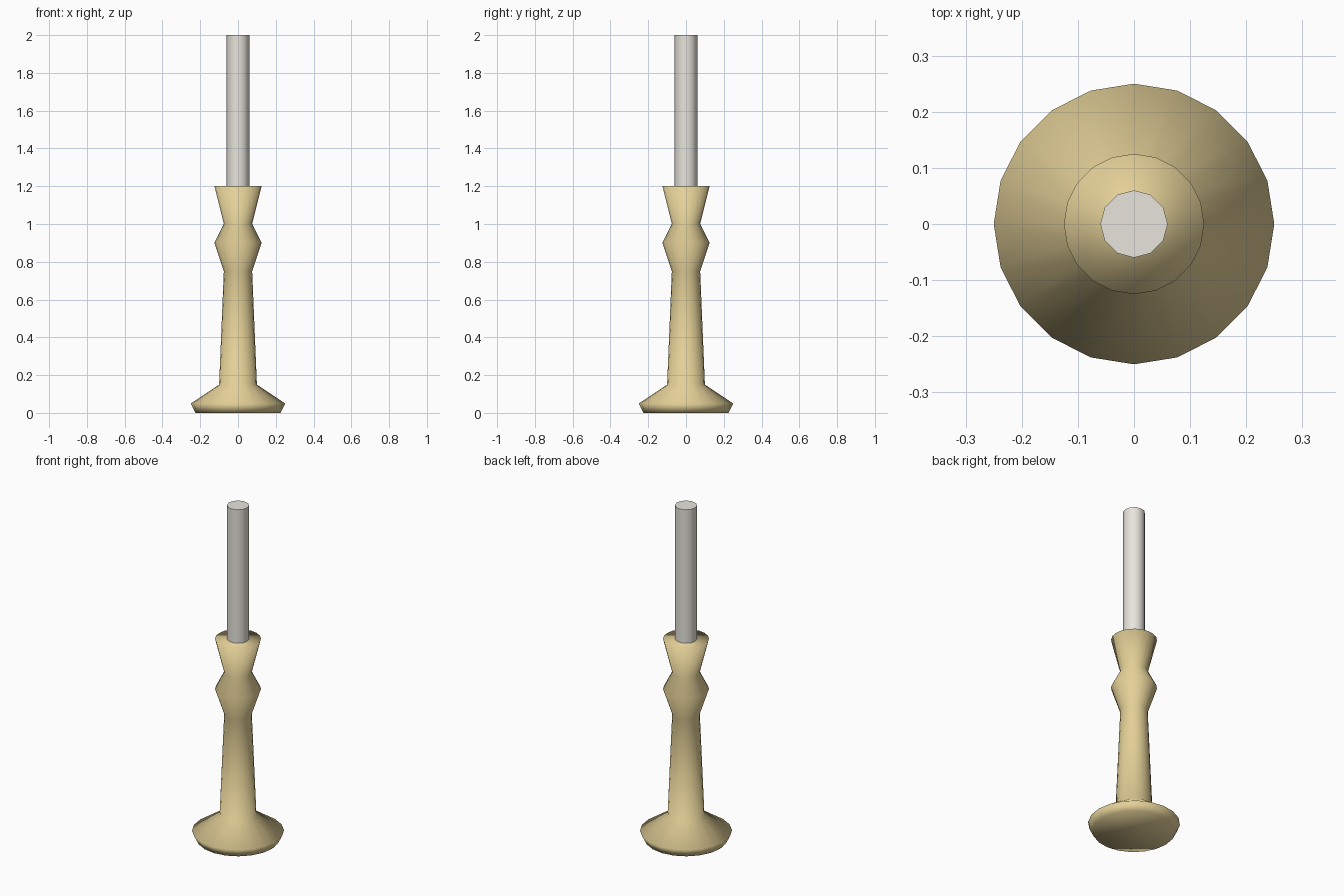
import bpy, bmesh, math

if "Cube" in bpy.data.objects:
    bpy.data.objects.remove(bpy.data.objects["Cube"])


def material(name, rgb):
    mat = bpy.data.materials.new(name)
    mat.diffuse_color = (*rgb, 1)
    mat.use_nodes = True
    mat.node_tree.nodes["Principled BSDF"].inputs["Base Color"].default_value = mat.diffuse_color
    return mat


def lathe(name, profile, sides, mat, smooth_caps):
    """Revolve (radius, z) points around z and close both ends."""
    bm = bmesh.new()
    rings = []
    for r, z in profile:
        rings.append([bm.verts.new((r * math.cos(2 * math.pi * i / sides),
                                    r * math.sin(2 * math.pi * i / sides), z))
                      for i in range(sides)])
    for low, high in zip(rings, rings[1:]):
        for i in range(sides):
            j = (i + 1) % sides
            bm.faces.new((low[i], low[j], high[j], high[i])).smooth = True
    for cap in (rings[0][::-1], rings[-1]):
        face = bm.faces.new(cap)
        face.smooth = smooth_caps
        if not smooth_caps:
            for edge in face.edges:
                edge.smooth = False
    mesh = bpy.data.meshes.new(name)
    bm.to_mesh(mesh)
    bm.free()
    mesh.materials.append(mat)
    obj = bpy.data.objects.new(name, mesh)
    bpy.context.collection.objects.link(obj)
    return obj


# Turned holder: flared foot, tapered stem, knop and cup, shaded smooth all over
holder_profile = [(0.225, 0), (0.25, 0.05), (0.10, 0.15), (0.075, 0.75),
                  (0.125, 0.90), (0.075, 1.0), (0.125, 1.2)]
lathe("candle_holder", holder_profile, 20,
      material("brass", (0.77, 0.63, 0.31)), True)

# Plain candle standing on the cup
lathe("candle", [(0.06, 1.2), (0.06, 2.0)], 12,
      material("wax", (0.80, 0.78, 0.71)), False)
